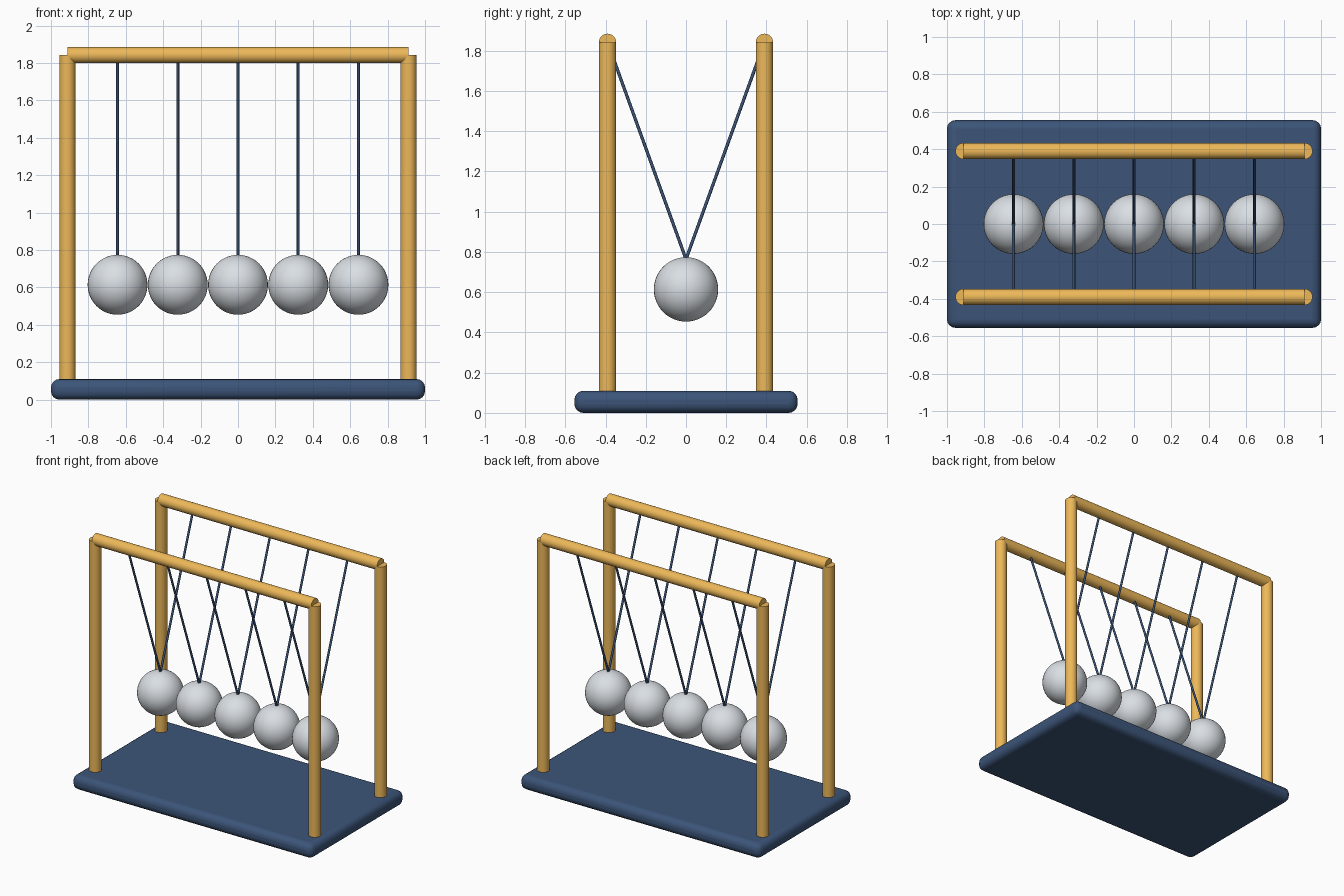
import bpy
import math
from mathutils import Vector

if "Cube" in bpy.data.objects:
    bpy.data.objects.remove(bpy.data.objects["Cube"])


def material(name, rgb):
    m = bpy.data.materials.new(name)
    m.diffuse_color = (*rgb, 1.0)
    m.use_nodes = True
    m.node_tree.nodes["Principled BSDF"].inputs["Base Color"].default_value = m.diffuse_color
    return m


GOLD = material("gold", (0.85, 0.48, 0.10))
NAVY = material("navy", (0.045, 0.09, 0.19))
STEEL = material("steel", (0.70, 0.74, 0.78))


def finish(obj, name, mat):
    obj.name = name
    obj.data.materials.append(mat)
    bpy.ops.object.shade_smooth_by_angle(angle=math.radians(40))
    return obj


def rod(name, a, b, radius, mat, sides):
    a, b = Vector(a), Vector(b)
    d = b - a
    bpy.ops.mesh.primitive_cylinder_add(
        vertices=sides, radius=radius, depth=d.length, location=(a + b) / 2,
        rotation=d.to_track_quat('Z', 'Y').to_euler())
    return finish(bpy.context.object, name, mat)


POST_X, RAIL_Y, RAIL_Z, TUBE = 0.912, 0.39, 1.842, 0.043
BALL_R, BALL_Z, PITCH = 0.16, 0.614, 0.322

# Rounded base slab
bpy.ops.mesh.primitive_cube_add(size=1, location=(0, 0, 0.055))
base = bpy.context.object
base.scale = (2.0, 1.11, 0.11)
bpy.ops.object.transform_apply(location=False, rotation=False, scale=True)
bevel = base.modifiers.new("round", 'BEVEL')
bevel.width = 0.045
bevel.segments = 4
finish(base, "base", NAVY)

# Two goal-shaped frames: posts and top rails
for side, y in (("front", -RAIL_Y), ("back", RAIL_Y)):
    for end, x in (("left", -POST_X), ("right", POST_X)):
        rod(f"{side}_{end}_post", (x, y, 0.09), (x, y, RAIL_Z), TUBE, GOLD, 32)
    rod(f"{side}_rail", (-POST_X, y, RAIL_Z), (POST_X, y, RAIL_Z), TUBE, GOLD, 32)

# Five hanging balls, each on a V of two strings
for i in range(5):
    x = (i - 2) * PITCH
    bpy.ops.mesh.primitive_uv_sphere_add(
        segments=40, ring_count=24, radius=BALL_R, location=(x, 0, BALL_Z))
    finish(bpy.context.object, f"ball_{i + 1}", STEEL)
    for side, y in (("front", -RAIL_Y), ("back", RAIL_Y)):
        rod(f"{side}_string_{i + 1}", (x, y, RAIL_Z),
            (x, 0, BALL_Z + BALL_R - 0.01), 0.008, NAVY, 12)
